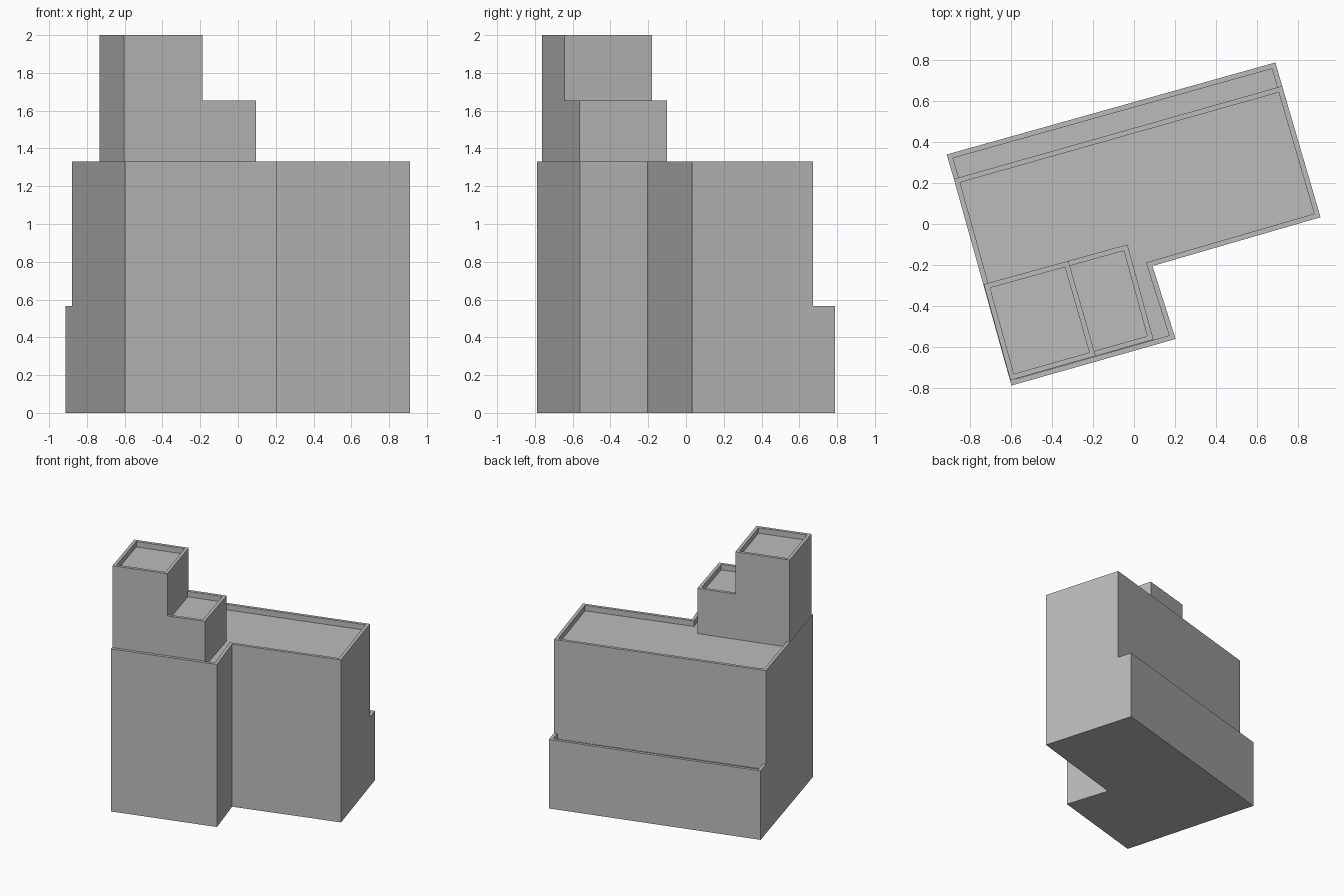
import bpy
import bmesh
from mathutils import Vector
from mathutils.geometry import intersect_line_line

if "Cube" in bpy.data.objects:
    bpy.data.objects.remove(bpy.data.objects["Cube"], do_unlink=True)

GREY = (0.5, 0.5, 0.5, 1.0)
wall_grey = bpy.data.materials.new("wall_grey")
wall_grey.use_nodes = True
wall_grey.diffuse_color = GREY
wall_grey.node_tree.nodes["Principled BSDF"].inputs["Base Color"].default_value = GREY

RIM = 0.025     # parapet thickness
DEPTH = 0.045   # roof floor below the parapet top


def inset(points, open_edges):
    """Move each edge of a counter-clockwise outline inward, except open edges."""
    lines = []
    for i, a in enumerate(points):
        b = points[(i + 1) % len(points)]
        d = (b - a).normalized()
        shift = Vector((-d.y, d.x, 0)) * (0 if i in open_edges else RIM)
        lines.append((a + shift, b + shift))
    return [intersect_line_line(*lines[i - 1], *lines[i])[0] for i in range(len(lines))]


def block(name, outline, bottom, top, open_edges=()):
    """Walled volume with a sunken flat roof; open edges lean on a neighbour."""
    outer = [Vector((x, y, 0)) for x, y in outline]
    inner = inset(outer, open_edges)
    bm = bmesh.new()

    def ring(points, z):
        return [bm.verts.new((p.x, p.y, z)) for p in points]

    base, crest = ring(outer, bottom), ring(outer, top)
    lip, floor = ring(inner, top), ring(inner, top - DEPTH)
    bm.faces.new(base[::-1])
    bm.faces.new(floor)
    n = len(outer)
    for i in range(n):
        j = (i + 1) % n
        if i in open_edges:
            continue
        for low, high in ((base, crest), (crest, lip), (lip, floor)):
            bm.faces.new((low[i], low[j], high[j], high[i]))
    mesh = bpy.data.meshes.new(name)
    bm.to_mesh(mesh)
    bm.free()
    mesh.materials.append(wall_grey)
    obj = bpy.data.objects.new(name, mesh)
    bpy.context.collection.objects.link(obj)
    return obj


# Shared corners of the plan
back_left, back_right = (0.69, 0.788), (-0.914, 0.339)
step_left, step_right = (0.723, 0.673), (-0.879, 0.22)
split_back, split_front = (-0.32, -0.18), (-0.187, -0.644)
ROOF = 1.33

# Main L-shaped body
block("main_body", [step_right, (-0.598, -0.788), (0.203, -0.561), (0.09, -0.205),
                    (0.91, 0.033), step_left], 0, ROOF)

# Low wing along the back, leaning on the main body
block("back_wing", [step_right, step_left, back_left, back_right], 0, 0.565, (0,))

# Stepped tower on the front corner
block("tall_tower", [(-0.733, -0.294), (-0.603, -0.762), split_front, split_back],
      ROOF - DEPTH, 2.0)
block("short_tower", [split_back, split_front, (0.095, -0.564), (-0.032, -0.1)],
      ROOF - DEPTH, 1.655, (0,))
